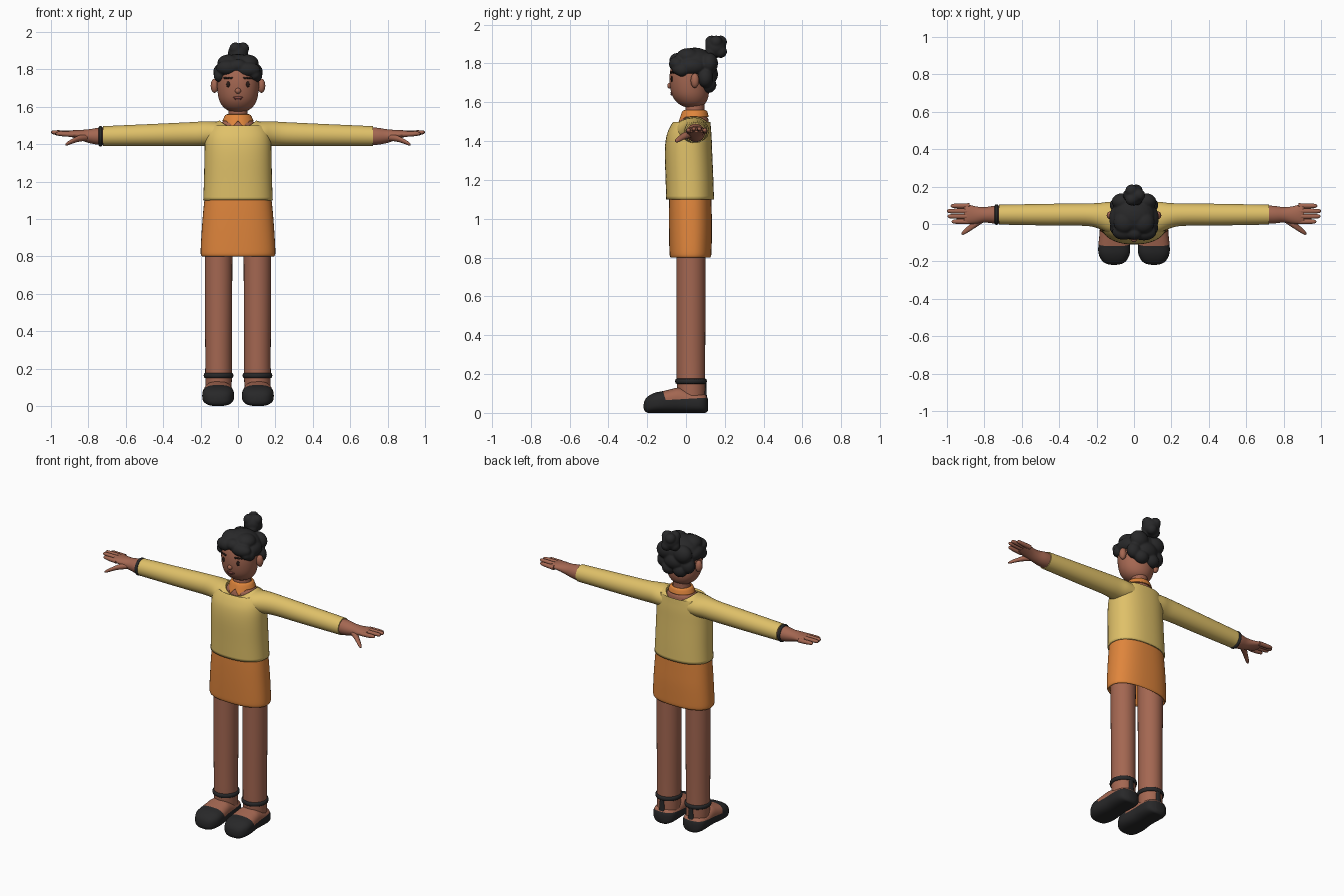
import bpy, bmesh, math
from mathutils import Vector

cube = bpy.data.objects.get("Cube")
if cube:
    bpy.data.objects.remove(cube, do_unlink=True)


def material(name, r, g, b):
    m = bpy.data.materials.new(name)
    m.use_nodes = True
    m.diffuse_color = (r, g, b, 1)
    node = next(n for n in m.node_tree.nodes if n.type == 'BSDF_PRINCIPLED')
    node.inputs["Base Color"].default_value = (r, g, b, 1)
    node.inputs["Roughness"].default_value = 0.8
    return m


SKIN = material("brown skin", .37, .135, .083)
SHIRT = material("mustard yellow", .74, .53, .14)
ORANGE = material("orange cloth", .74, .235, .045)
BLACK = material("soft black", .021, .021, .022)
EYE = material("dark brown", .02, .01, .008)
LIP = material("dusky lip", .27, .08, .065)


def finish(name, bm, mats, angle=40):
    bmesh.ops.recalc_face_normals(bm, faces=bm.faces)
    me = bpy.data.meshes.new(name)
    bm.to_mesh(me)
    bm.free()
    for m in mats:
        me.materials.append(m)
    me.shade_smooth()
    me.set_sharp_from_angle(angle=math.radians(angle))
    ob = bpy.data.objects.new(name, me)
    bpy.context.collection.objects.link(ob)
    return ob


def spline(rows, steps=4):
    """Smoothly interpolate a list of section rows."""
    out = []
    for i in range(len(rows) - 1):
        p = [rows[max(0, min(len(rows) - 1, i + k))] for k in (-1, 0, 1, 2)]
        for s in range(steps):
            t = s / steps
            out.append([b + .5 * t * (c - a + t * (2*a - 5*b + 4*c - d + t * (3*(b - c) + d - a)))
                        for a, b, c, d in zip(*p)])
    return out + [list(rows[-1])]


def loft_bm(rows, axis='z', caps=True, n=32, power=2.0, steps=4):
    """Rows: position on axis, two centres, two radii, optional front/back sag."""
    bm = bmesh.new()
    rings = []
    for row in spline(rows, steps):
        pos, c1, c2, r1, r2 = row[:5]
        sag = row[5] if len(row) > 5 else 0
        ring = []
        for i in range(n):
            a = math.tau * i / n
            c, s = math.cos(a), math.sin(a)
            u = c1 + max(r1, .001) * math.copysign(abs(c) ** (2 / power), c)
            v = c2 + max(r2, .001) * math.copysign(abs(s) ** (2 / power), s)
            p = pos - sag * s * s
            ring.append(bm.verts.new({'x': (p, u, v), 'y': (u, p, v), 'z': (u, v, p)}[axis]))
        rings.append(ring)
    for lo, hi in zip(rings, rings[1:]):
        for i in range(n):
            j = (i + 1) % n
            bm.faces.new((lo[i], lo[j], hi[j], hi[i]))
    if caps:
        bm.faces.new(rings[0])
        bm.faces.new(rings[-1])
    return bm


def loft(name, rows, mat, **kw):
    return finish(name, loft_bm(rows, **kw), [mat])


def thicken(ob, t):
    mod = ob.modifiers.new("thickness", 'SOLIDIFY')
    mod.thickness, mod.offset = t, -1


def add_blob(bm, centre, radii, seg=24):
    new = bmesh.ops.create_uvsphere(bm, u_segments=seg, v_segments=seg // 2, radius=1)['verts']
    for v in new:
        v.co = Vector(centre) + Vector(a * b for a, b in zip(v.co, radii))


def blob(name, centre, radii, mat):
    bm = bmesh.new()
    add_blob(bm, centre, radii)
    return finish(name, bm, [mat], 180)


def ring(name, axis, centre, r1, r2, tube, half, mat):
    """Closed band with a rounded section."""
    bm = bmesh.new()
    n, k = 40, 8
    grid = []
    for i in range(n):
        a = math.tau * i / n
        row = []
        for j in range(k):
            b = math.tau * j / k
            d, h = tube * math.cos(b), half * math.sin(b)
            u, v = (r1 + d) * math.cos(a), (r2 + d) * math.sin(a)
            row.append(bm.verts.new(Vector(centre) + Vector((h, u, v) if axis == 'x' else (u, v, h))))
        grid.append(row)
    for i in range(n):
        for j in range(k):
            p, q = grid[i], grid[(i + 1) % n]
            bm.faces.new((p[j], q[j], q[(j + 1) % k], p[(j + 1) % k]))
    return finish(name, bm, [mat], 180)


# Clothes on the body
torso = loft("sweater_body", [
    (1.10, 0, .021, .186, .123), (1.2, 0, .018, .182, .123), (1.34, 0, .013, .179, .122),
    (1.42, 0, .015, .176, .117), (1.47, 0, .022, .165, .106, .005),
    (1.507, 0, .032, .137, .093, .02), (1.527, 0, .04, .098, .08, .04)], SHIRT, caps=False, n=48, power=2.3)
thicken(torso, .008)
skirt = loft("skirt", [
    (1.13, 0, .022, .176, .108), (1.05, 0, .022, .185, .11), (.95, 0, .023, .193, .111),
    (.85, 0, .023, .199, .109), (.812, 0, .023, .199, .107), (.80, 0, .023, .193, .101)],
    ORANGE, caps=False, n=48, power=2.4)
thicken(skirt, .012)

# Neck, upper chest and collar
loft("neck", [(1.44, 0, .035, .11, .082, .03), (1.505, 0, .04, .095, .077, .03),
              (1.53, 0, .043, .07, .06, .01), (1.55, 0, .045, .053, .05),
              (1.62, 0, .047, .05, .048)], SKIN)
bm = loft_bm([(1.56, 0, .045, .057, .054), (1.553, 0, .045, .07, .064), (1.525, 0, .044, .083, .073)],
             caps=False, n=64)
for v in bm.verts:
    # Two pointed flaps that part at the front
    off = abs(math.atan2(v.co.x, -(v.co.y - .045)))
    flap = max(0, 1 - abs(off - .45) / .45)
    drop = max(0, min(1, (1.556 - v.co.z) / .03))
    v.co.z -= .036 * flap * drop
    v.co.y -= .016 * flap * drop
thicken(finish("collar", bm, [ORANGE]), .007)

# Arms, hands, legs and shoes
for s, side in ((1, "left"), (-1, "right")):
    loft(side + "_sleeve", [
        (s * .09, .03, 1.452, .088, .066), (s * .14, .036, 1.455, .082, .066),
        (s * .19, .044, 1.456, .068, .065), (s * .26, .05, 1.454, .06, .063),
        (s * .45, .05, 1.449, .058, .059), (s * .722, .05, 1.443, .053, .053)], SHIRT, axis='x')
    loft(side + "_hand", [
        (s * .70, .05, 1.443, .048, .048), (s * .75, .05, 1.442, .047, .045),
        (s * .80, .049, 1.443, .041, .036), (s * .845, .048, 1.449, .046, .027),
        (s * .885, .052, 1.455, .051, .019), (s * .91, .053, 1.457, .048, .012)], SKIN, axis='x')
    for k, tip in enumerate((.975, .997, 1.0, .98)):
        y, z = .013 + .028 * k, 1.457 + (.004 if k in (1, 2) else -.003)
        loft(f"{side}_finger_{k + 1}", [
            (s * .88, y, z - .002, .014, .014), (s * .93, y, z, .0135, .013),
            (s * (tip - .018), y, z + .002, .0115, .011), (s * (tip - .005), y, z + .002, .008, .008),
            (s * tip, y, z + .002, .002, .002)], SKIN, axis='x', n=12)
    loft(side + "_thumb", [
        (s * .80, .03, 1.437, .018, .018), (s * .85, .0, 1.43, .021, .017),
        (s * .885, -.026, 1.416, .017, .013), (s * .91, -.044, 1.404, .013, .01),
        (s * .922, -.052, 1.398, .004, .004)], SKIN, axis='x', n=16)

    x = s * .104
    loft(side + "_leg", [
        (.05, x, .03, .068, .068), (.15, x, .026, .071, .073), (.3, x, .025, .071, .074),
        (.6, x, .025, .073, .075), (.95, x, .025, .074, .075)], SKIN)
    ring(side + "_ankle_strap", 'z', (x, .026, .163), .072, .074, .008, .014, BLACK)

    # Foot whose lower part and toe form the shoe
    stations = [(-.218, .015, .025, .045), (-.212, .043, .01, .066), (-.195, .066, 0, .086),
                (-.16, .083, 0, .104), (-.12, .085, 0, .112), (-.07, .08, 0, .124),
                (-.03, .077, 0, .13), (.03, .077, 0, .11), (.075, .073, 0, .10),
                (.10, .056, 0, .092), (.113, .028, .012, .072)]
    bm = loft_bm([(y, s * .106, (a + b) / 2, w, (b - a) / 2) for y, w, a, b in stations],
                 axis='y', n=40, power=2.7)
    for co, no in (((0, 0, .072), (0, -.06, 1)), ((0, -.115, .1), (0, 1, .3))):
        bmesh.ops.bisect_plane(bm, geom=bm.verts[:] + bm.edges[:] + bm.faces[:],
                               plane_co=co, plane_no=no)
    for v in bm.verts:
        v.co.z = max(v.co.z, 0)
    for f in bm.faces:
        c = f.calc_center_median()
        low = c.z - .06 * c.y < .072
        toe = (c.y + .115) + .3 * (c.z - .1) < 0
        f.material_index = 1 if low or toe else 0
    finish(side + "_foot", bm, [SKIN, BLACK], 50)
    loft(side + "_heel_strap", [(.05, x, .1, .022, .01), (.09, x, .098, .018, .009),
                                (.165, x, .097, .013, .008)], BLACK, n=16, power=3)

ring("bracelet", 'x', (-.735, .05, 1.442), .048, .048, .007, .01, BLACK)

# Head
head = loft("head", [
    (1.572, 0, .035, .012, .012), (1.578, 0, .033, .048, .045), (1.60, 0, .028, .08, .075),
    (1.64, 0, .022, .102, .095), (1.70, 0, .017, .111, .101), (1.76, 0, .02, .111, .102),
    (1.81, 0, .025, .095, .09), (1.845, 0, .03, .05, .05)], SKIN, n=48)
for s, side in ((1, "left"), (-1, "right")):
    blob(side + "_ear", (s * .125, .046, 1.712), (.021, .022, .038), SKIN)

# Hair from merged lumps
lumps = [(0, .045, 1.792, .118, .105, .09)]
for s in (1, -1):
    lumps += [(s * .088, .03, 1.785, .045, .07, .045), (s * .1, -.02, 1.765, .03, .035, .033),
              (s * .06, .12, 1.80, .06, .045, .055), (s * .085, .1, 1.725, .045, .04, .05),
              (s * .04, .115, 1.69, .045, .042, .042), (s * .05, .01, 1.835, .06, .06, .044)]
lumps += [(.052, -.045, 1.798, .068, .043, .04), (-.055, -.042, 1.808, .062, .043, .041),
          (0, -.045, 1.818, .05, .04, .036), (.088, -.035, 1.772, .034, .038, .032),
          (0, .125, 1.745, .065, .04, .05)]
bm = bmesh.new()
for l in lumps:
    add_blob(bm, l[:3], l[3:])
hair = finish("hair", bm, [BLACK], 180)

# Top knot
bm = bmesh.new()
add_blob(bm, (0, .153, 1.886), (.054, .054, .054))
for k in range(6):
    a = math.tau * k / 6
    add_blob(bm, (.027 * math.cos(a), .155 + .027 * math.sin(a), 1.886 + .025 * (-1) ** k), (.033,) * 3)
bun = finish("hair_bun", bm, [BLACK], 180)
for ob in (hair, bun):
    mod = ob.modifiers.new("merge", 'REMESH')
    mod.mode, mod.voxel_size, mod.use_smooth_shade = 'VOXEL', .006, True
    soft = ob.modifiers.new("soften", 'SMOOTH')
    soft.factor, soft.iterations = .5, 3

# Face details set on the surface of the head
bpy.context.view_layer.update()
surface = head.evaluated_get(bpy.context.evaluated_depsgraph_get())


def on_face(name, x, z, radii, mat):
    hit, loc, _, _ = surface.ray_cast(Vector((x, -1, z)), Vector((0, 1, 0)))
    return blob(name, (x, loc.y if hit else -.08, z), radii, mat)


for s, side in ((1, "left"), (-1, "right")):
    on_face(side + "_eye", s * .052, 1.72, (.011, .006, .016), EYE)
    for k in range(3):
        on_face(f"{side}_eyebrow_{k + 1}", s * (.038 + .014 * k), 1.754, (.013, .005, .006), EYE)
on_face("nose", 0, 1.685, (.016, .014, .015), SKIN)
on_face("upper_lip", 0, 1.649, (.027, .005, .006), LIP)
on_face("lower_lip", 0, 1.641, (.02, .006, .006), LIP)
